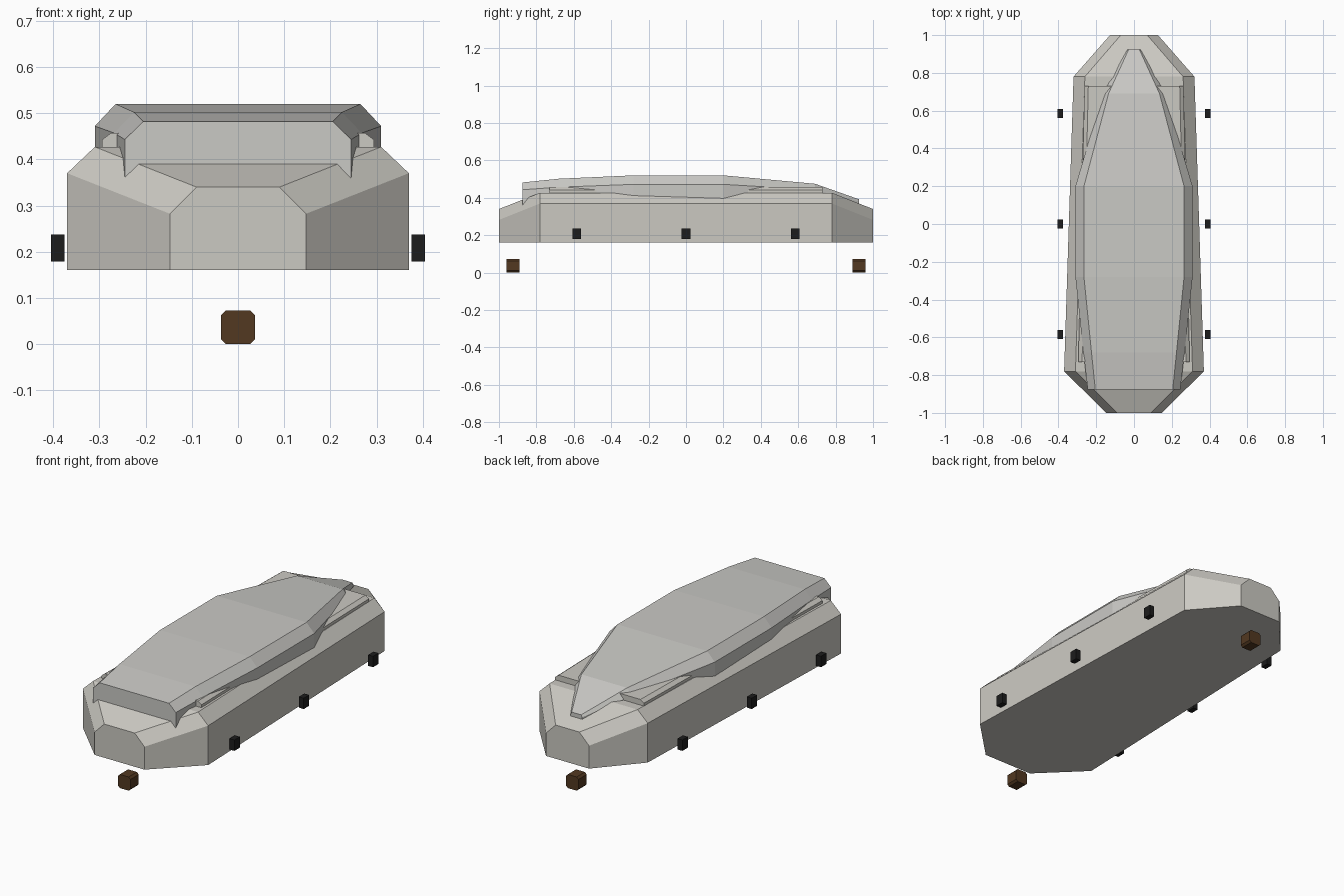
import bpy, bmesh, math

if "Cube" in bpy.data.objects:
    bpy.data.objects.remove(bpy.data.objects["Cube"])


def material(name, rgb):
    m = bpy.data.materials.new(name)
    m.diffuse_color = (*rgb, 1.0)
    m.use_nodes = True
    m.node_tree.nodes["Principled BSDF"].inputs["Base Color"].default_value = m.diffuse_color
    return m


STONE = material("pale_stone", (0.60, 0.585, 0.54))
LID = material("lid_grey", (0.59, 0.585, 0.56))
BLACK = material("black_iron", (0.012, 0.012, 0.012))
BROWN = material("dark_wood", (0.085, 0.04, 0.015))


def finish(bm, name, mat):
    bmesh.ops.recalc_face_normals(bm, faces=bm.faces)
    me = bpy.data.meshes.new(name)
    bm.to_mesh(me)
    bm.free()
    me.materials.append(mat)
    ob = bpy.data.objects.new(name, me)
    bpy.context.collection.objects.link(ob)
    return ob


def loft(name, mat, floor, sections):
    """Sections (y, side half width, side z, top half width, top z) skinned along y."""
    bm = bmesh.new()
    rings = []
    for y, w, zs, wt, zt in sections:
        half = [(w, floor), (w, zs), (wt, zt)]
        ring = half + [(-x, z) for x, z in reversed(half)]
        rings.append([bm.verts.new((x, y, z)) for x, z in ring])
    for a, b in zip(rings, rings[1:]):
        for i in range(6):
            j = (i + 1) % 6
            bm.faces.new((a[i], a[j], b[j], b[i]))
    bm.faces.new(rings[0])
    bm.faces.new(rings[-1])
    return finish(bm, name, mat)


# Lower hull with cut corners and sloping shoulders
loft("lower_hull", STONE, 0.16, [
    (-1.00, 0.147, 0.282, 0.09, 0.34),
    (-0.78, 0.37, 0.37, 0.31, 0.427),
    (0.78, 0.32, 0.37, 0.26, 0.427),
    (1.00, 0.127, 0.282, 0.07, 0.34),
])

# Thin collar between hull and lid
loft("collar", STONE, 0.40, [
    (-0.73, 0.295, 0.442, 0.275, 0.457),
    (0.73, 0.262, 0.442, 0.242, 0.457),
])

# Arched lid, tapering to a narrow tip at the back
loft("lid", LID, 0.30, [
    (-0.875, 0.245, 0.443, 0.205, 0.482),
    (-0.68, 0.268, 0.457, 0.225, 0.502),
    (-0.28, 0.31, 0.472, 0.265, 0.52),
    (0.20, 0.31, 0.472, 0.265, 0.52),
    (0.69, 0.165, 0.443, 0.135, 0.475),
    (0.925, 0.034, 0.38, 0.028, 0.392),
])

# Six side handles
for side, label in ((-1, "left"), (1, "right")):
    for i, y in enumerate((-0.585, 0.0, 0.585)):
        bm = bmesh.new()
        bmesh.ops.create_cube(bm, size=1)
        for v in bm.verts:
            v.co = (side * 0.39 + v.co.x * 0.029, y + v.co.y * 0.046, 0.208 + v.co.z * 0.058)
        finish(bm, f"{label}_handle_{i + 1}", BLACK)

# Wooden feet: square bars along y with cut corners
R, C = 0.0365, 0.026
outline = [(C, R), (R, C), (R, -C), (C, -R), (-C, -R), (-R, -C), (-R, C), (-C, R)]
for y, label in ((-0.925, "front"), (0.925, "back")):
    bm = bmesh.new()
    ends = [[bm.verts.new((x, y + dy, R + z)) for x, z in outline] for dy in (-0.035, 0.035)]
    for i in range(8):
        j = (i + 1) % 8
        bm.faces.new((ends[0][i], ends[0][j], ends[1][j], ends[1][i]))
    for e in ends:
        bm.faces.new(e)
    finish(bm, f"{label}_foot", BROWN)
